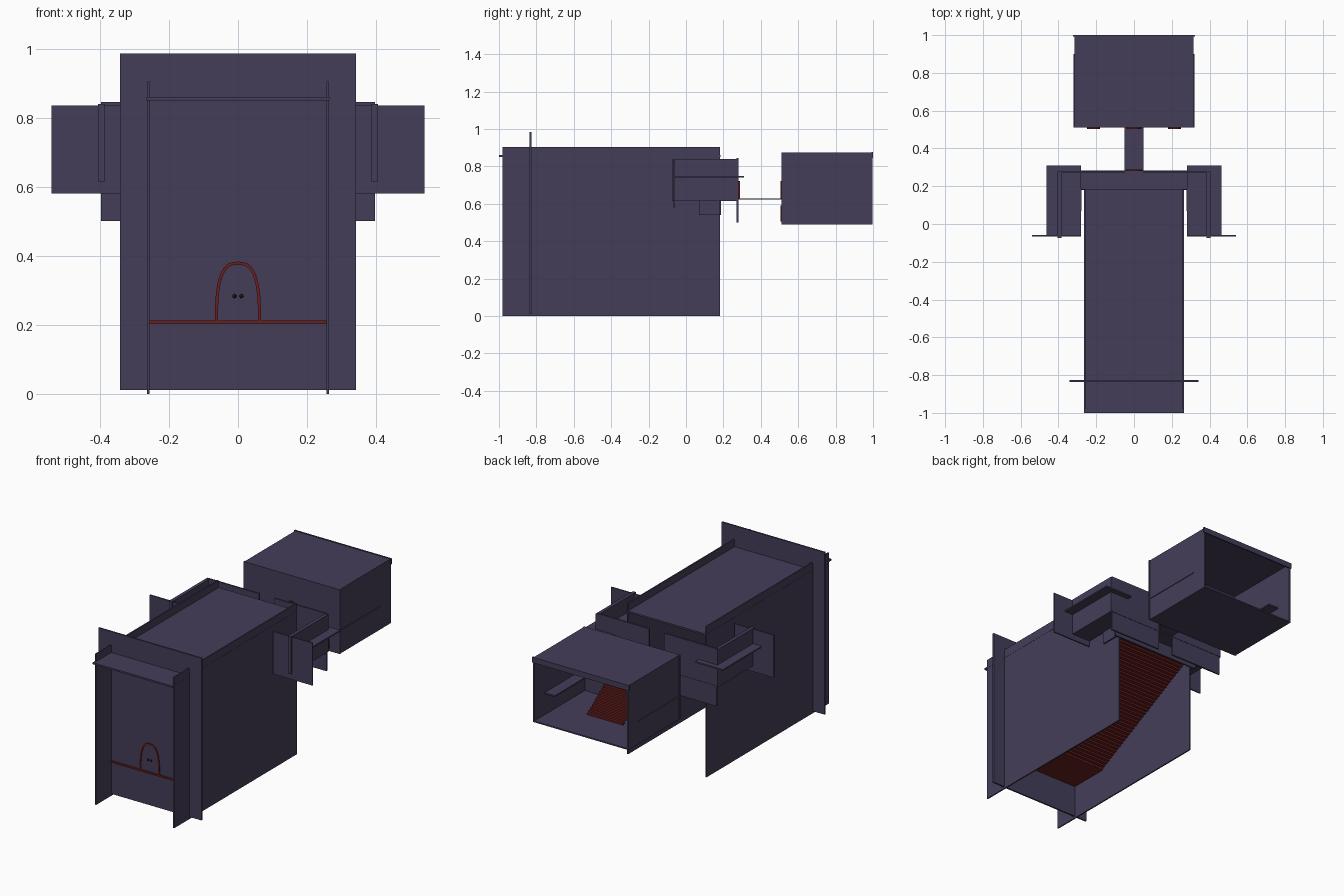
import bpy, bmesh, math
from mathutils import Matrix

if "Cube" in bpy.data.objects:
    bpy.data.objects.remove(bpy.data.objects["Cube"])


def material(name, rgb):
    m = bpy.data.materials.new(name)
    m.diffuse_color = (*rgb, 1)
    m.use_nodes = True
    m.node_tree.nodes["Principled BSDF"].inputs["Base Color"].default_value = m.diffuse_color
    return m


PURPLE = material("dusky purple", (0.058, 0.048, 0.1))
RED = material("dark red", (0.135, 0.014, 0.013))
BLACK = material("near black", (0.012, 0.008, 0.01))


def finish(name, bm, mat):
    bmesh.ops.recalc_face_normals(bm, faces=bm.faces)
    me = bpy.data.meshes.new(name)
    bm.to_mesh(me)
    bm.free()
    me.materials.append(mat)
    ob = bpy.data.objects.new(name, me)
    bpy.context.collection.objects.link(ob)
    return ob


def add_box(bm, x, y, z):
    size = Matrix.Diagonal((x[1] - x[0], y[1] - y[0], z[1] - z[0], 1))
    mid = Matrix.Translation((sum(x) / 2, sum(y) / 2, sum(z) / 2))
    bmesh.ops.create_cube(bm, size=1, matrix=mid @ size)


def box(name, x, y, z, mat=PURPLE, both=False):
    """Box from ranges; both=True adds the mirrored copy across x = 0."""
    bm = bmesh.new()
    add_box(bm, x, y, z)
    if both:
        add_box(bm, (-x[1], -x[0]), y, z)
    return finish(name, bm, mat)


def stairs(name, half, start, end, count):
    """Thin folded flight of treads and risers from start (y, z) to end (y, z)."""
    bm = bmesh.new()
    dy, dz = (end[0] - start[0]) / count, (end[1] - start[1]) / count
    t = 0.003
    for i in range(count):
        y0, z0 = start[0] + i * dy, start[1] + i * dz
        add_box(bm, (-half, half), (y0 - t / 2, y0 + t / 2), (z0 - t, z0 + dz))
        add_box(bm, (-half, half), sorted((y0, y0 + dy)), (z0 + dz - t, z0 + dz))
    return finish(name, bm, RED)


def arch(name, cx, y, z0, half, height, width, depth=0.008):
    """Rounded arch-shaped frame facing the front."""
    bm = bmesh.new()
    rows = []
    for i in range(25):
        a = math.pi * i / 24
        c, s = math.cos(a), max(math.sin(a), 0)
        u = math.copysign(abs(c) ** (2 / 2.8), c)
        v = s ** (2 / 2.8)
        row = []
        for k, yy in ((0, y), (width, y), (width, y + depth), (0, y + depth)):
            row.append(bm.verts.new((cx + u * (half - k), yy, z0 + v * (height - k))))
        rows.append(row)
    for a, b in zip(rows, rows[1:]):
        for j in range(4):
            k = (j + 1) % 4
            bm.faces.new((a[j], a[k], b[k], b[j]))
    bm.faces.new(rows[0])
    bm.faces.new(rows[-1])
    return finish(name, bm, RED)


# Main hall: side walls, roof below the parapet, tall facade; open below and behind
box("hall_side_walls", (0.256, 0.264), (-0.98, 0.182), (0, 0.905), both=True)
box("hall_roof", (-0.265, 0.265), (-1.0, 0.185), (0.85, 0.86))
box("facade", (-0.342, 0.342), (-0.836, -0.826), (0.012, 0.985))

# Hall floor edge, landing and the long staircase
box("hall_floor", (-0.256, 0.256), (-0.843, -0.58), (0.203, 0.213), RED)
stairs("hall_stairs", 0.255, (-0.58, 0.21), (0.18, 0.6), 38)

# Front door frame and its knobs
arch("front_door_frame", 0, -0.842, 0.208, 0.067, 0.175, 0.009)
bm = bmesh.new()
for s in (-1, 1):
    bmesh.ops.create_uvsphere(bm, u_segments=10, v_segments=6, radius=0.006,
                              matrix=Matrix.Translation((s * 0.01, -0.839, 0.283)))
finish("door_knobs", bm, BLACK)

# Cross corridor around the back of the hall
box("corridor_floor", (-0.4, 0.4), (0.182, 0.282), (0.615, 0.623))
box("corridor_back_walls", (0.05, 0.397), (0.27, 0.28), (0.5, 0.845), both=True)
box("corridor_inner_wall", (-0.295, 0.295), (0.18, 0.188), (0.54, 0.615))
box("corridor_inner_side", (0.278, 0.286), (0.07, 0.188), (0.54, 0.745), both=True)

# Side wings: end plates, outer walls, floors and the projecting ledges
box("wing_floor", (0.28, 0.4), (-0.06, 0.185), (0.615, 0.623), both=True)
box("wing_end_plates", (0.28, 0.54), (-0.066, -0.058), (0.58, 0.835), both=True)
box("wing_outer_walls", (0.385, 0.405), (-0.075, 0.28), (0.615, 0.84), both=True)
box("wing_ledges", (0.28, 0.462), (-0.066, 0.31), (0.741, 0.749), both=True)

# Bridge with a door frame at each end
box("bridge", (-0.05, 0.05), (0.27, 0.515), (0.622, 0.628))
arch("corridor_door_frame", 0, 0.28, 0.628, 0.045, 0.095, 0.008)
arch("rear_door_frame", 0, 0.504, 0.628, 0.04, 0.095, 0.008)

# Rear house: open at the back
box("house_side_walls", (0.308, 0.316), (0.51, 0.998), (0.49, 0.875), both=True)
box("house_front_wall", (-0.32, 0.32), (0.511, 0.519), (0.49, 0.875))
box("house_floor", (-0.316, 0.316), (0.511, 0.998), (0.489, 0.497))
box("house_roof", (-0.316, 0.316), (0.511, 0.998), (0.867, 0.875))
box("house_roof_lip", (-0.322, 0.322), (0.992, 1.0), (0.845, 0.878))
for s in (-1, 1):
    arch("lower_door_frame", s * 0.215, 0.504, 0.505, 0.035, 0.085, 0.007)

# Inside the house: gallery along the walls and stairs to the floor
box("gallery_sides", (0.24, 0.32), (0.515, 0.9), (0.622, 0.63), both=True)
box("gallery_front", (-0.24, 0.24), (0.515, 0.59), (0.622, 0.63))
stairs("house_stairs", 0.12, (0.765, 0.496), (0.585, 0.626), 12)
